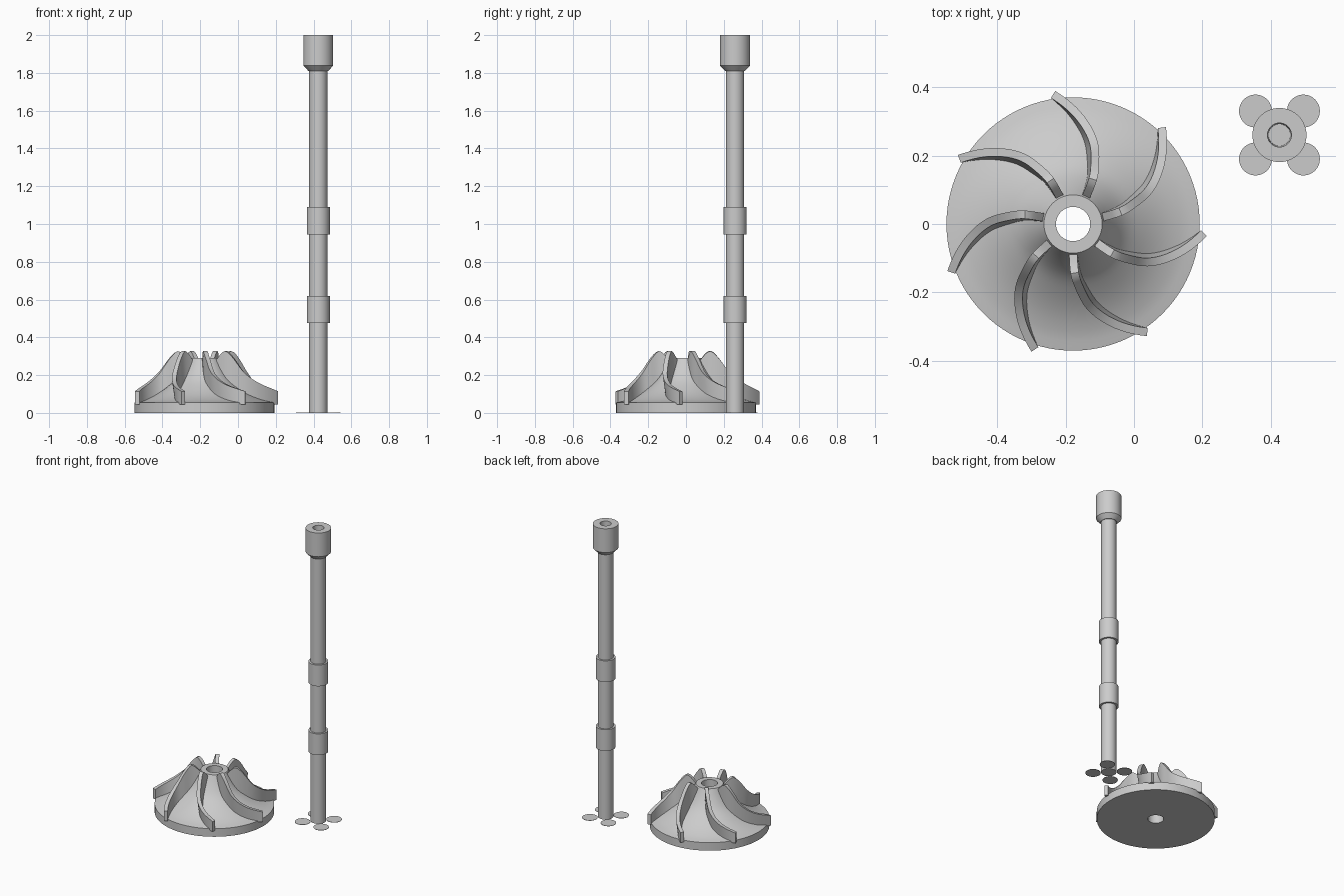
import bpy, bmesh, math
from mathutils import Vector

cube = bpy.data.objects.get("Cube")
if cube:
    bpy.data.objects.remove(cube, do_unlink=True)

metal = bpy.data.materials.new("grey_metal")
metal.use_nodes = True
GREY = (0.6, 0.6, 0.6, 1)
metal.diffuse_color = GREY
metal.node_tree.nodes["Principled BSDF"].inputs["Base Color"].default_value = GREY

WHEEL = Vector((-0.178, 0, 0))
SHAFT = Vector((0.425, 0.26, 0))


def finish(name, bm, location, angle=30):
    bmesh.ops.recalc_face_normals(bm, faces=bm.faces)
    mesh = bpy.data.meshes.new(name)
    bm.to_mesh(mesh)
    bm.free()
    mesh.materials.append(metal)
    obj = bpy.data.objects.new(name, mesh)
    obj.location = location
    bpy.context.collection.objects.link(obj)
    bpy.ops.object.select_all(action='DESELECT')
    obj.select_set(True)
    bpy.context.view_layer.objects.active = obj
    bpy.ops.object.shade_smooth_by_angle(angle=math.radians(angle))
    return obj


def lathe(name, profile, location, closed=False, steps=64):
    """Turn a (radius, height) profile about the vertical axis."""
    bm = bmesh.new()
    verts = [bm.verts.new((r, 0, z)) for r, z in profile]
    edges = [bm.edges.new(pair) for pair in zip(verts, verts[1:])]
    if closed:
        edges.append(bm.edges.new((verts[-1], verts[0])))
    bmesh.ops.spin(bm, geom=verts + edges, cent=(0, 0, 0), axis=(0, 0, 1),
                   angle=math.tau, steps=steps, use_duplicate=False)
    bmesh.ops.remove_doubles(bm, verts=bm.verts, dist=0.0001)
    return finish(name, bm, location)


def sample(points, t):
    """Smooth interpolation through points whose first value is the key."""
    n = len(points)
    i = max(k for k in range(n - 1) if k == 0 or points[k][0] <= t)

    def slope(k):
        a, b = points[max(k - 1, 0)], points[min(k + 1, n - 1)]
        return (b[1] - a[1]) / (b[0] - a[0])
    (x0, y0), (x1, y1) = points[i], points[i + 1]
    w = x1 - x0
    u = (t - x0) / w
    return ((2*u**3 - 3*u*u + 1) * y0 + (u**3 - 2*u*u + u) * w * slope(i)
            + (3*u*u - 2*u**3) * y1 + (u**3 - u*u) * w * slope(i + 1))


# Impeller body: flared hub on a flat disc, with a through bore
HUB = [(0.085, 0.29), (0.11, 0.24), (0.15, 0.18), (0.2, 0.135),
       (0.26, 0.095), (0.32, 0.068), (0.37, 0.055)]
flare = [(0.085 + 0.285 * k / 20, sample(HUB, 0.085 + 0.285 * k / 20)) for k in range(21)]
lathe("impeller_hub", [(0.05, 0), (0.05, 0.29)] + flare + [(0.37, 0)],
      WHEEL, closed=True, steps=96)

# Blade shape: sweep angle and top edge height against radius
SWEEP = [(0.08, -90), (0.146, -88), (0.19, -84), (0.245, -78.5), (0.312, -68), (0.383, -55.5)]
CREST = [(0.08, 0.27), (0.125, 0.318), (0.15, 0.325), (0.19, 0.283),
         (0.24, 0.212), (0.3, 0.158), (0.383, 0.114)]
THICK = 0.024
BLADES = 7
STEPS = 24


def blade(name, turn):
    bm = bmesh.new()
    radii = [0.08 + 0.303 * k / STEPS for k in range(STEPS + 1)]

    def at(r, lean):
        a = math.radians(sample(SWEEP, r) + lean) + turn
        return Vector((r * math.cos(a), r * math.sin(a), 0))
    rows = []
    for k, r in enumerate(radii):
        lean = 4 * math.sin(math.pi * k / STEPS)
        foot = sample(HUB, min(max(r, 0.085), 0.37)) - 0.01
        r0, r1 = max(r - 0.004, radii[0]), min(r + 0.004, radii[-1])
        along = (at(r1, 0) - at(r0, 0)).normalized()
        side = Vector((-along.y, along.x, 0)) * THICK / 2
        low, high = at(r, lean), at(r, 0)
        low.z, high.z = foot, sample(CREST, r)
        rows.append([bm.verts.new(p) for p in
                     (low - side, low + side, high + side, high - side)])
    for a, b in zip(rows, rows[1:]):
        for j in range(4):
            bm.faces.new((a[j], a[(j + 1) % 4], b[(j + 1) % 4], b[j]))
    bm.faces.new(rows[0])
    bm.faces.new(rows[-1])
    finish(name, bm, WHEEL, 35)


for n in range(BLADES):
    blade(f"impeller_blade_{n + 1}", n * math.tau / BLADES)

# Shaft with a socketed head
lathe("shaft", [(0, 0), (0.048, 0), (0.048, 1.81), (0.052, 1.81), (0.079, 1.838),
                (0.079, 2), (0.035, 2), (0.032, 1.9), (0, 1.9)], SHAFT)

# Two collars around the shaft
for label, bottom, top in (("lower", 0.475, 0.62), ("upper", 0.945, 1.09)):
    lathe(label + "_collar", [(0.047, bottom), (0.061, bottom), (0.061, top), (0.047, top)],
          SHAFT, closed=True)

# Four thin floor discs around the shaft foot
for sx in (-1, 1):
    for sy in (-1, 1):
        name = f"{'back' if sy > 0 else 'front'}_{'left' if sx > 0 else 'right'}_disc"
        lathe(name, [(0, 0), (0.048, 0), (0.048, 0.002), (0, 0.002)],
              SHAFT + Vector((0.07 * sx, 0.07 * sy, 0)), steps=48)
